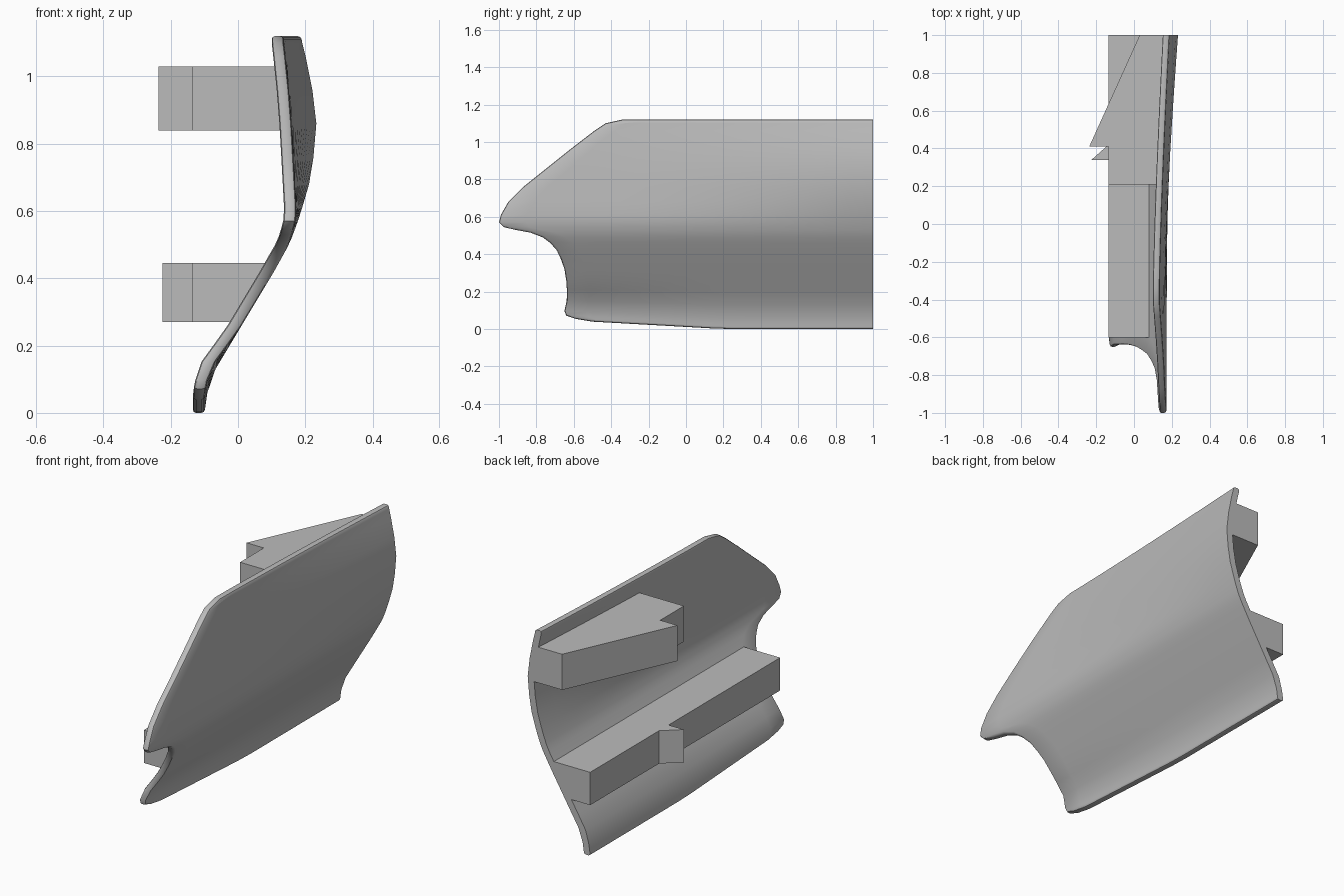
import bpy, bmesh, math

cube = bpy.data.objects.get("Cube")
if cube:
    bpy.data.objects.remove(cube, do_unlink=True)

grey = bpy.data.materials.new("plain_grey")
grey.use_nodes = True
grey.diffuse_color = (0.5, 0.5, 0.5, 1)
grey.node_tree.nodes["Principled BSDF"].inputs["Base Color"].default_value = grey.diffuse_color


def add_object(name, bm):
    bmesh.ops.recalc_face_normals(bm, faces=bm.faces)
    mesh = bpy.data.meshes.new(name)
    bm.to_mesh(mesh)
    bm.free()
    mesh.materials.append(grey)
    obj = bpy.data.objects.new(name, mesh)
    bpy.context.collection.objects.link(obj)
    return obj


def lookup(table, z, column):
    """Linear interpolation in a table sorted by its first column."""
    if z <= table[0][0]:
        return table[0][column]
    for low, high in zip(table, table[1:]):
        if z <= high[0]:
            t = (z - low[0]) / (high[0] - low[0])
            return low[column] + t * (high[column] - low[column])
    return table[-1][column]


# Outer face of the panel: height, x near the front, x at the rear
PROFILE = [(0, -.1, -.1), (.1, -.085, -.085), (.2, -.025, -.025), (.4, .095, .095),
           (.5, .152, .152), (.58, .175, .182), (.7, .168, .217), (.85, .16, .235),
           (1, .148, .216), (1.12, .134, .186)]

# Front edge of the panel: height, y
OUTLINE = [(0, -.5), (.012, -.59), (.03, -.64), (.06, -.65), (.13, -.637), (.2, -.637),
           (.26, -.64), (.32, -.65), (.37, -.667), (.42, -.69), (.46, -.725), (.49, -.765),
           (.515, -.83), (.53, -.91), (.545, -.975), (.57, -1), (.61, -.99), (.68, -.95),
           (.76, -.87), (.86, -.745), (.96, -.62), (1.06, -.49), (1.1, -.43), (1.12, -.34)]

COLUMNS = 14
THICKNESS = 0.036


def outer_x(y, z):
    swell = max(0, (y + .4) / 1.4) ** 1.4
    total = 0
    for dz in (-.02, 0, .02):
        front, rear = (lookup(PROFILE, z + dz, c) for c in (1, 2))
        total += front + swell * (rear - front)
    return total / 3


def panel_point(inner, z, front, t):
    y = front + t * (1 - front)
    x = outer_x(y, z)
    if inner:
        slope = (outer_x(y, z + .02) - outer_x(y, z - .02)) / .04
        x -= THICKNESS * math.hypot(1, slope)
    # The lower edge rises gently toward the front
    lift = .045 * max(0, (.2 - y) / .8) * max(0, 1 - z / .25)
    return x, y, z + lift


# Curved panel: outer and inner skins joined by a rim
bm = bmesh.new()
skins = [[[bm.verts.new(panel_point(inner, z, front, c / COLUMNS)) for c in range(COLUMNS + 1)]
          for z, front in OUTLINE] for inner in (False, True)]
last_row = len(OUTLINE) - 1
for skin in skins:
    for r in range(last_row):
        for c in range(COLUMNS):
            bm.faces.new((skin[r][c], skin[r][c + 1], skin[r + 1][c + 1], skin[r + 1][c]))
border = [(0, c) for c in range(COLUMNS)]
border += [(r, COLUMNS) for r in range(last_row)]
border += [(last_row, c) for c in range(COLUMNS, 0, -1)]
border += [(r, 0) for r in range(last_row, 0, -1)]
outer, inner = skins
for (r, c), (s, d) in zip(border, border[1:] + border[:1]):
    bm.faces.new((outer[r][c], outer[s][d], inner[s][d], inner[r][c]))

# Round the rim everywhere except the flat rear end
bmesh.ops.recalc_face_normals(bm, faces=bm.faces)
rim = [e for e in bm.edges if e.calc_face_angle(0) > math.radians(50)
       and any(v.co.y < .999 for v in e.verts)
       and any(e.verts[0] in s[r] for s in skins for r in range(last_row + 1))
       and not (abs(e.verts[0].co.z - e.verts[1].co.z) < .001
                and abs(e.verts[0].co.y - e.verts[1].co.y) < .001)]
bmesh.ops.bevel(bm, geom=rim, offset=.011, segments=2, profile=.5, affect='EDGES',
                clamp_overlap=True)
panel = add_object("curved_panel", bm)
bpy.context.view_layer.objects.active = panel
panel.select_set(True)
bpy.ops.object.shade_smooth_by_angle(angle=math.radians(35))
panel.select_set(False)


def add_bar(name, plan, bottom, top, slant):
    """Upright prism; plan points flagged True lean outward by slant at the top."""
    bm = bmesh.new()
    low = [bm.verts.new((x, y, bottom)) for x, y, leaning in plan]
    high = [bm.verts.new((x + slant * leaning, y, top)) for x, y, leaning in plan]
    bm.faces.new(low)
    bm.faces.new(high)
    for i in range(len(plan)):
        j = (i + 1) % len(plan)
        bm.faces.new((low[i], low[j], high[j], high[i]))
    return add_object(name, bm)


# Long lower rail with a small catch
add_bar("lower_rail", [(-.02, 1, True), (-.135, 1, False), (-.135, .42, False),
                       (-.225, .34, False), (-.135, .34, False), (-.135, -.6, False),
                       (-.02, -.6, True)], .27, .445, .11)

# Short upper wedge with a hooked end
add_bar("upper_wedge", [(.2, 1, False), (.03, 1, False), (-.237, .41, False),
                        (-.135, .41, False), (-.135, .21, False), (.15, .21, False)],
        .84, 1.03, 0)
